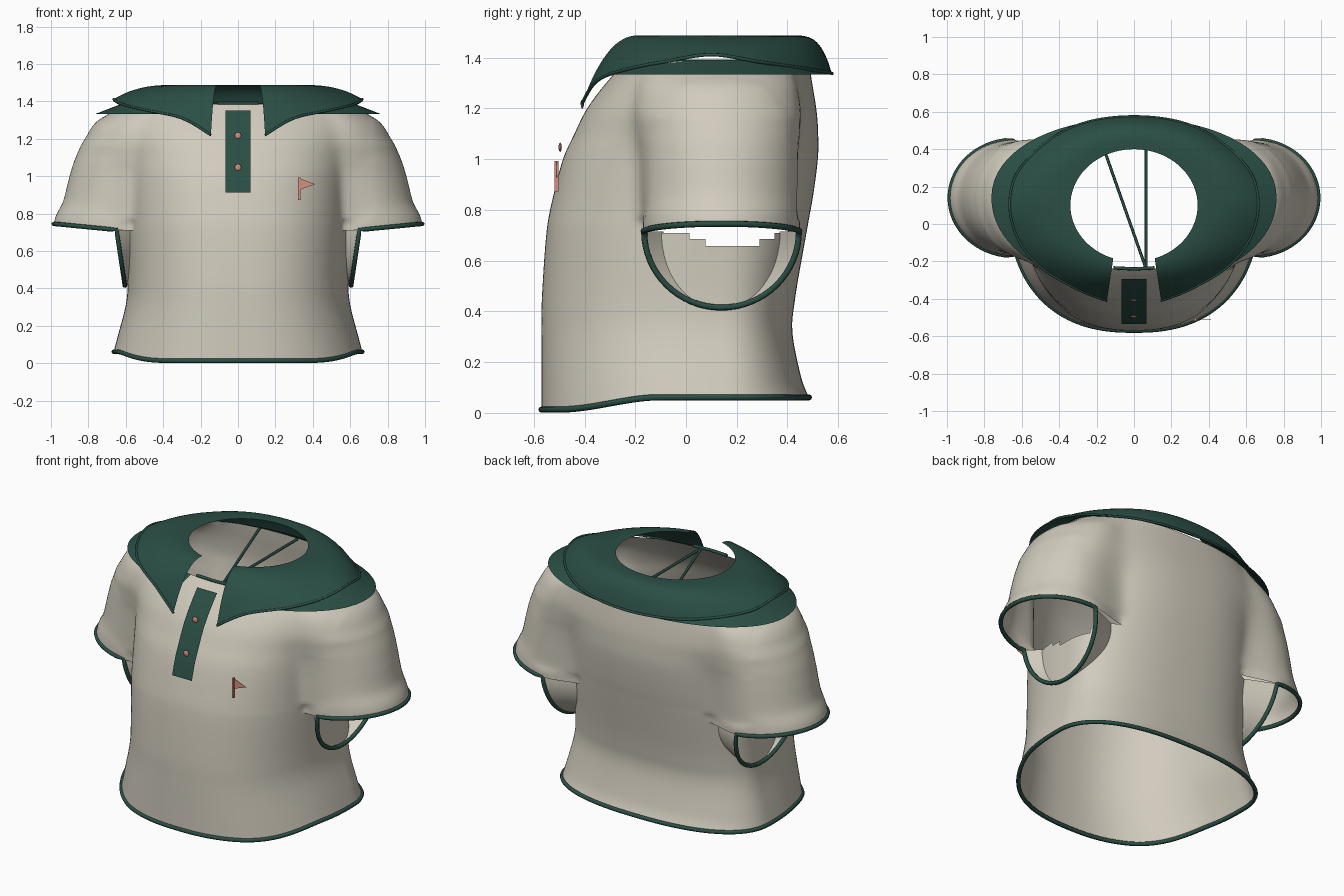
import bpy, bmesh, math
from mathutils import Vector

if "Cube" in bpy.data.objects:
    bpy.data.objects.remove(bpy.data.objects["Cube"])

YC = 0.14      # depth of the body axis
SEG = 240


def material(name, rgb):
    m = bpy.data.materials.new(name)
    m.use_nodes = True
    m.diffuse_color = (*rgb, 1)
    m.node_tree.nodes["Principled BSDF"].inputs["Base Color"].default_value = (*rgb, 1)
    return m


CREAM = material("cream cloth", (0.64, 0.60, 0.51))
GREEN = material("dark green cloth", (0.023, 0.077, 0.059))
PINK = material("terracotta", (0.65, 0.28, 0.21))


def spline(pts, n):
    """Smooth curve through tuples of any length."""
    out = []
    for i in range(len(pts) - 1):
        quad = (pts[max(i - 1, 0)], pts[i], pts[i + 1], pts[min(i + 2, len(pts) - 1)])
        for k in range(n):
            t = k / n
            out.append(tuple(
                b + t * ((c - a) / 2 + t * (a - 2.5 * b + 2 * c - d / 2
                                            + t * (1.5 * (b - c) + (d - a) / 2)))
                for a, b, c, d in zip(*quad)))
    return out + [tuple(pts[-1])]


def finish(bm, name, mat, smooth=True):
    bmesh.ops.recalc_face_normals(bm, faces=bm.faces)
    me = bpy.data.meshes.new(name)
    bm.to_mesh(me)
    bm.free()
    me.materials.append(mat)
    for p in me.polygons:
        p.use_smooth = smooth
    ob = bpy.data.objects.new(name, me)
    bpy.context.collection.objects.link(ob)


def add_sheet(bm, rows, closed=False):
    grid = [[bm.verts.new(p) for p in row] for row in rows]
    for a, b in zip(grid, grid[1:]):
        n = len(a)
        for j in range(n if closed else n - 1):
            k = (j + 1) % n
            bm.faces.new((a[j], a[k], b[k], b[j]))


def sheet(name, rows, mat):
    bm = bmesh.new()
    add_sheet(bm, rows)
    finish(bm, name, mat)


def tube(name, pts, radius, closed=False):
    cu = bpy.data.curves.new(name, 'CURVE')
    cu.dimensions = '3D'
    cu.bevel_depth = radius
    cu.bevel_resolution = 2
    cu.use_fill_caps = True
    sp = cu.splines.new('POLY')
    sp.points.add(len(pts) - 1)
    for q, p in zip(sp.points, pts):
        q.co = (*p, 1)
    sp.use_cyclic_u = closed
    cu.materials.append(GREEN)
    ob = bpy.data.objects.new(name, cu)
    bpy.context.collection.objects.link(ob)
    bpy.ops.object.select_all(action='DESELECT')
    ob.select_set(True)
    bpy.context.view_layer.objects.active = ob
    bpy.ops.object.convert(target='MESH')


def clamp(v):
    return max(0.0, min(1.0, v))


def ease(v):
    t = clamp(v)
    return t * t * (3 - 2 * t)


# Body levels: height, half width, front depth, back depth, sleeve reach, sleeve half depth
ROWS = spline([
    (0.013, .665, .71, .345, .985, .31), (0.1, .645, .71, .315, .985, .31),
    (0.3, .60, .71, .28, .985, .31), (0.45, .59, .708, .29, .985, .31),
    (0.71, .597, .69, .335, .985, .31), (0.85, .60, .665, .36, .935, .31),
    (1.0, .605, .625, .38, .90, .31), (1.1, .615, .58, .38, .865, .31),
    (1.2, .63, .53, .37, .805, .305), (1.3, .635, .455, .355, .715, .28),
    (1.385, .60, .38, .345, .50, .22)], 9)
ANGLES = [2 * math.pi * i / SEG for i in range(SEG)]


def level(z):
    return min(ROWS, key=lambda r: abs(r[0] - z))


def oval(a, w, d, n):
    return (abs(math.cos(a) / w) ** n + abs(math.sin(a) / d) ** n) ** (-1 / n)


def sleeve_radius(a, z, reach, depth):
    """Straight sided lobe with a round end, pinched where it meets the body."""
    c, s = abs(math.cos(a)), abs(math.sin(a))
    mid = 0.65 * reach
    if s * mid > c * depth:
        r = depth / s
        return r * (1 - (0.12 + 0.3 * ease((1.15 - z) / 0.35)) * ease((0.65 - r * c) / 0.26))
    e = reach - mid
    qa, qb, qc = (c / e) ** 2 + (s / depth) ** 2, c * mid / e ** 2, (mid / e) ** 2 - 1
    return (qb + math.sqrt(max(0.0, qb * qb - qa * qc))) / qa


def body_ring(row, sleeves):
    z, w, f, b, reach, depth = row
    ring = []
    for a in ANGLES:
        front = math.sin(a) < 0
        r = oval(a, w, f if front else b, 2.4)
        h = z
        if sleeves:
            p = 24 - 16 * clamp((z - 0.71) / 0.45)
            s = sleeve_radius(a, z, reach, depth)
            r = (r ** p + s ** p) ** (1 / p)
        x, y = r * math.cos(a), YC + r * math.sin(a)
        if sleeves:    # cuff rises outward
            h += 0.035 * clamp((abs(x) - 0.62) / 0.36) * clamp((1 - z) / 0.29)
        else:          # hem rises toward the back
            h += 0.05 * ease((y + 0.5) / 0.4) * clamp(1 - z / 0.4)
        ring.append((x, y, h))
    return ring


# Shirt: lower body with armholes, then chest and sleeves in one skin
low = [body_ring(r, False) for r in ROWS if r[0] < 0.711]
high = [body_ring(r, True) for r in ROWS if r[0] > 0.709]
bm = bmesh.new()
add_sheet(bm, high, True)
for i in range(12):    # soften the folds where the sleeves join
    folds = [v for v in bm.verts if abs(v.co.x) < 0.72 and 0.76 < v.co.z < 1.37]
    bmesh.ops.smooth_vert(bm, verts=folds, factor=0.5,
                          use_axis_x=True, use_axis_y=True, use_axis_z=False)
add_sheet(bm, low, True)
holes = []
for f in bm.faces:
    c = f.calc_center_median()
    if 0.4 < abs(c.x) < 0.61 and 0.71 > c.z > 0.655 + 0.05 * ((c.y - 0.18) / 0.18) ** 2:
        holes.append(f)
bmesh.ops.delete(bm, geom=holes, context='FACES')


# Underarm gussets
def torso_x(y, z):
    _, w, f, b, _, _ = level(z)
    d = f if y < YC else b
    return w * (1 - (abs(y - YC) / d) ** 2.4) ** (1 / 2.4)


cuff_low, root = [], []
for i in range(33):
    a = math.pi * i / 32
    y, z = 0.305 * math.cos(a), 0.715 - 0.30 * math.sin(a)
    cuff_low.append((0.65 - 0.045 * math.sin(a), YC + y, z))
    root.append((torso_x(YC + 0.75 * y, z) - 0.01, YC + 0.75 * y, z))
cuff_high = [p for p in high[0][-SEG // 4:] + high[0][:SEG // 4] if p[0] > 0.655]
for s in (1, -1):
    outer, inner = ([(s * x, y, z) for x, y, z in ring] for ring in (cuff_low, root))
    middle = [tuple((Vector(p) + Vector(q)) / 2) for p, q in zip(outer, inner)]
    add_sheet(bm, [outer, middle, inner])
bmesh.ops.remove_doubles(bm, verts=bm.verts, dist=0.002)
finish(bm, "shirt", CREAM)

# Piping on hem and cuffs
tube("hem_piping", low[0], 0.012, True)
for side, s in (("left", 1), ("right", -1)):
    tube(side + "_cuff_piping", [(s * x, y, z) for x, y, z in cuff_high + cuff_low], 0.012, True)

# Collar base: sloping band round the shoulders, open at the front
base_in, base_out = [], []
for i in range(97):
    a = math.radians(-69 + 318 * i / 96)
    front = math.sin(a) < 0
    for ring, w, d, z in ((base_in, .62, .39 if front else .355, 1.388),
                          (base_out, .762, .47 if front else .425, 1.333)):
        r = oval(a, w, d, 2.1)
        ring.append((r * math.cos(a), YC + r * math.sin(a), z))
sheet("collar_base", [base_in, base_out], GREEN)

# Folded collar leaf with pointed front corners
half = [(.145, -.41, 1.22), (.30, -.35, 1.31), (.50, -.23, 1.355), (.62, -.08, 1.385),
        (.665, .10, 1.412), (.62, .28, 1.385), (.45, .45, 1.36), (.25, .545, 1.345)]
edge = spline(half + [(0, .575, 1.338)] + [(-x, y, z) for x, y, z in reversed(half)], 6)
last = len(edge) - 1
neck = []
for i in range(last + 1):
    a = math.radians(-71 + 322 * i / last)
    neck.append((0.34 * math.cos(a), 0.1 + 0.3 * math.sin(a), 1.488))
leaf = []
for k in range(13):
    t = k / 12
    leaf.append([(p[0] + t * (q[0] - p[0]), p[1] + t * (q[1] - p[1]),
                  p[2] + t ** (2.3 + 3.2 * clamp(q[1])) * (q[2] - p[2]))
                 for p, q in zip(neck, edge)])
sheet("collar_leaf", leaf, GREEN)
tube("collar_piping", edge, 0.007)

# Neckline piping and the two loose cords inside
tube("neckline_piping", [(x / 100, -0.24 + abs(x) / 2000, 1.39) for x in range(-11, 12, 2)], 0.009)
for name, x in (("straight_cord", 0.065), ("slanted_cord", -0.185)):
    tube(name, [(0.065, -0.24, 1.385), (x, 0.47, 1.385)], 0.008)


# Button placket
def chest_y(z):
    a, b = next(q for q in zip(ROWS, ROWS[1:]) if q[0][0] <= z <= q[1][0])
    return YC - a[2] - (b[2] - a[2]) * (z - a[0]) / (b[0] - a[0])


strip = []
for i in range(9):
    z = 0.912 + 0.44 * i / 8
    strip.append([(x, chest_y(z) - 0.025, z) for x in (-0.066, 0.066)])
sheet("placket", strip, GREEN)

# Buttons
for name, z in (("upper_button", 1.217), ("lower_button", 1.047)):
    bm = bmesh.new()
    bmesh.ops.create_uvsphere(bm, u_segments=16, v_segments=8, radius=0.018)
    bmesh.ops.scale(bm, vec=(1, 0.35, 1), verts=bm.verts)
    bmesh.ops.translate(bm, vec=(0, chest_y(z) - 0.03, z), verts=bm.verts)
    finish(bm, name, PINK)

# Chest badge: a square pole and a thin pennant
bm = bmesh.new()
for depth, outline in ((0.008, [(.322, .872), (.333, .872), (.333, .992), (.322, .992)]),
                       (0.001, [(.333, .928), (.412, .957), (.333, .988)])):
    front, back = ([bm.verts.new((x, y, z)) for x, z in outline]
                   for y in (-0.51 - depth, -0.51 + depth))
    bm.faces.new(front)
    bm.faces.new(back[::-1])
    for i in range(len(front)):
        bm.faces.new((front[i], front[i - 1], back[i - 1], back[i]))
finish(bm, "flag_badge", PINK, False)
